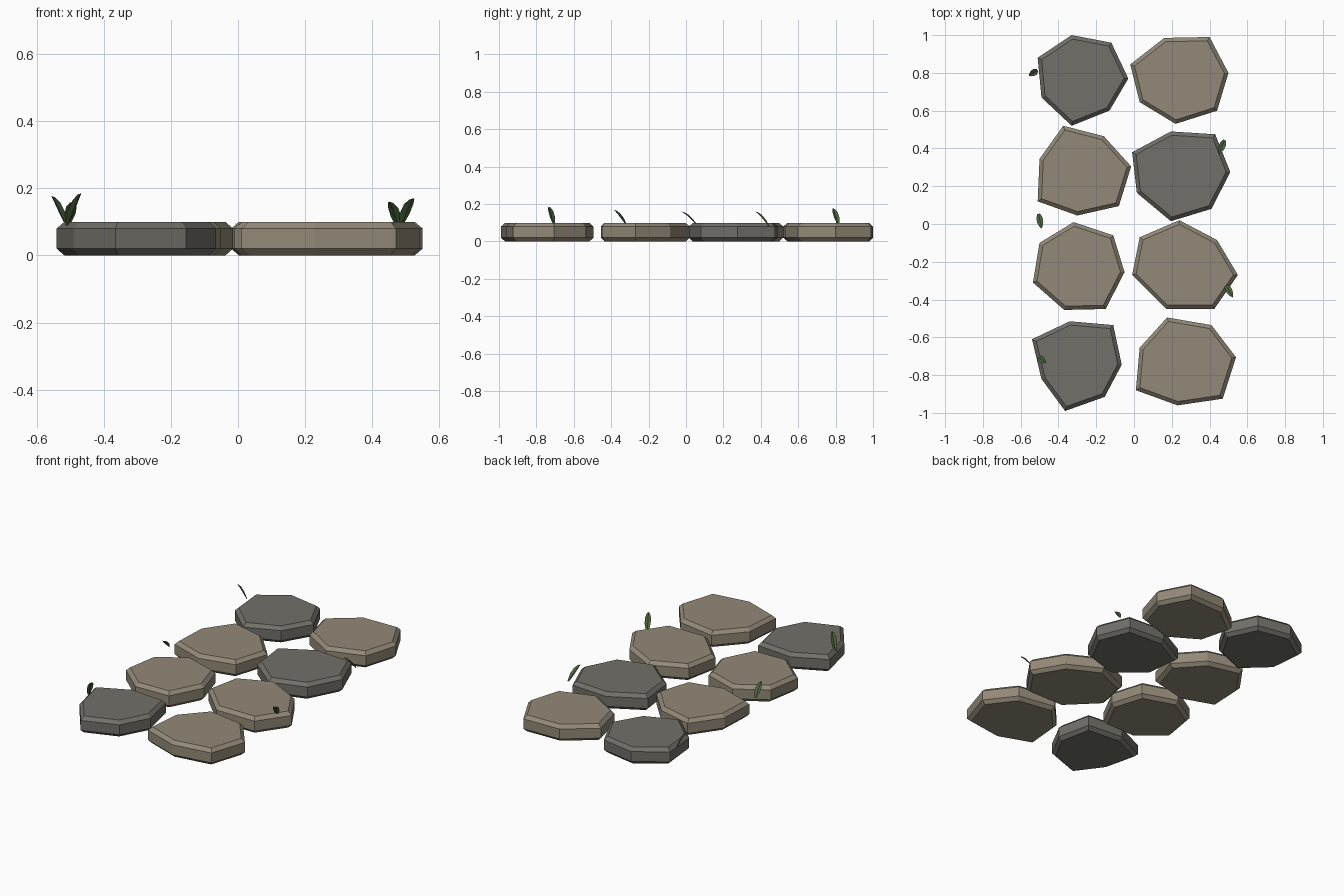
import bpy
from mathutils import Vector

if "Cube" in bpy.data.objects:
    bpy.data.objects.remove(bpy.data.objects["Cube"])


def material(name, rgb):
    m = bpy.data.materials.new(name)
    m.diffuse_color = (*rgb, 1)
    m.use_nodes = True
    m.node_tree.nodes["Principled BSDF"].inputs["Base Color"].default_value = m.diffuse_color
    return m


TAN = material("tan_stone", (0.29, 0.25, 0.185))
GREY = material("grey_stone", (0.165, 0.16, 0.14))
GREEN = material("grass", (0.07, 0.13, 0.045))


def add_object(name, verts, faces, mat):
    mesh = bpy.data.meshes.new(name)
    mesh.from_pydata(verts, [], faces)
    mesh.materials.append(mat)
    ob = bpy.data.objects.new(name, mesh)
    bpy.context.collection.objects.link(ob)
    return ob


# Paving stone: seven-sided slab with chamfered top and bottom rims
def stone(name, outline, mat, height=0.1):
    pts = outline[::-1]  # listed clockwise, so reverse for outward normals
    n = len(pts)
    verts = [(x, y, z) for z in (0, height) for x, y in pts]
    faces = [tuple(range(n))[::-1], tuple(range(n, 2 * n))]
    faces += [(i, (i + 1) % n, n + (i + 1) % n, n + i) for i in range(n)]
    ob = add_object(name, verts, faces, mat)
    bev = ob.modifiers.new("rim_chamfer", 'BEVEL')
    bev.width = 0.02
    bev.segments = 1
    bev.limit_method = 'ANGLE'
    bev.angle_limit = 1.45  # only the right-angled rims


# Grass blade: creased leaf strip arching from base to tip
def blade(name, base, tip):
    base, tip = Vector(base), Vector(tip)
    run = tip - base
    flat = Vector((run.x, run.y, 0))
    side = Vector((-run.y, run.x, 0)).normalized()
    crease = side.cross(run).normalized() * 0.006
    verts, faces = [], []
    rows = [(0, 0.007), (0.3, 0.017), (0.6, 0.016), (0.85, 0.009)]
    for t, w in rows:
        rise = run.z * (1 - (1 - t) ** 1.6)
        c = base + flat * t + Vector((0, 0, rise))
        verts += [c - side * w, c + crease * (w / 0.017), c + side * w]
    for r in range(len(rows) - 1):
        for k in (0, 1):
            a = r * 3 + k
            faces.append((a, a + 1, a + 4, a + 3))
    verts.append(tip)
    e = 3 * (len(rows) - 1)
    faces += [(e, e + 1, e + 3), (e + 1, e + 2, e + 3)]
    add_object(name, verts, faces, GREEN)


# Left column, back to front
stone("stone_left_1", [(-.33, 1), (-.12, .96), (-.03, .77), (-.13, .6),
                       (-.33, .52), (-.49, .67), (-.51, .88)], GREY)
stone("stone_left_2", [(-.375, .52), (-.16, .465), (-.015, .305), (-.08, .095),
                       (-.3, .045), (-.51, .12), (-.5, .345)], TAN)
stone("stone_left_3", [(-.32, .01), (-.11, -.06), (-.05, -.255), (-.15, -.45),
                       (-.37, -.455), (-.535, -.31), (-.5, -.1)], TAN)
stone("stone_left_4", [(-.34, -.515), (-.11, -.535), (-.065, -.745), (-.155, -.915),
                       (-.365, -.99), (-.49, -.82), (-.54, -.61)], GREY)
# Right column, back to front
stone("stone_right_1", [(.16, .985), (.4, .99), (.5, .8), (.44, .6),
                        (.22, .53), (.03, .645), (-.02, .845)], TAN)
stone("stone_right_2", [(.195, .49), (.43, .475), (.51, .275), (.41, .08),
                        (.195, .015), (.015, .165), (-.01, .38)], GREY)
stone("stone_right_3", [(.24, .02), (.44, -.085), (.55, -.27), (.425, -.45),
                        (.17, -.45), (-.01, -.27), (.03, -.07)], TAN)
stone("stone_right_4", [(.175, -.495), (.41, -.535), (.54, -.705), (.47, -.925),
                        (.23, -.96), (.01, -.88), (.03, -.655)], TAN)

# Grass blades along the outer edges
for i, (b, t) in enumerate([
        ((-.51, .815, .09), (-.556, .785, .177)),
        ((.48, .445, .08), (.45, .37, .16)),
        ((-.505, .055, .095), (-.49, -.025, .16)),
        ((.485, -.32, .09), (.523, -.388, .17)),
        ((-.51, -.705, .09), (-.467, -.735, .185))]):
    blade(f"grass_blade_{i + 1}", b, t)
